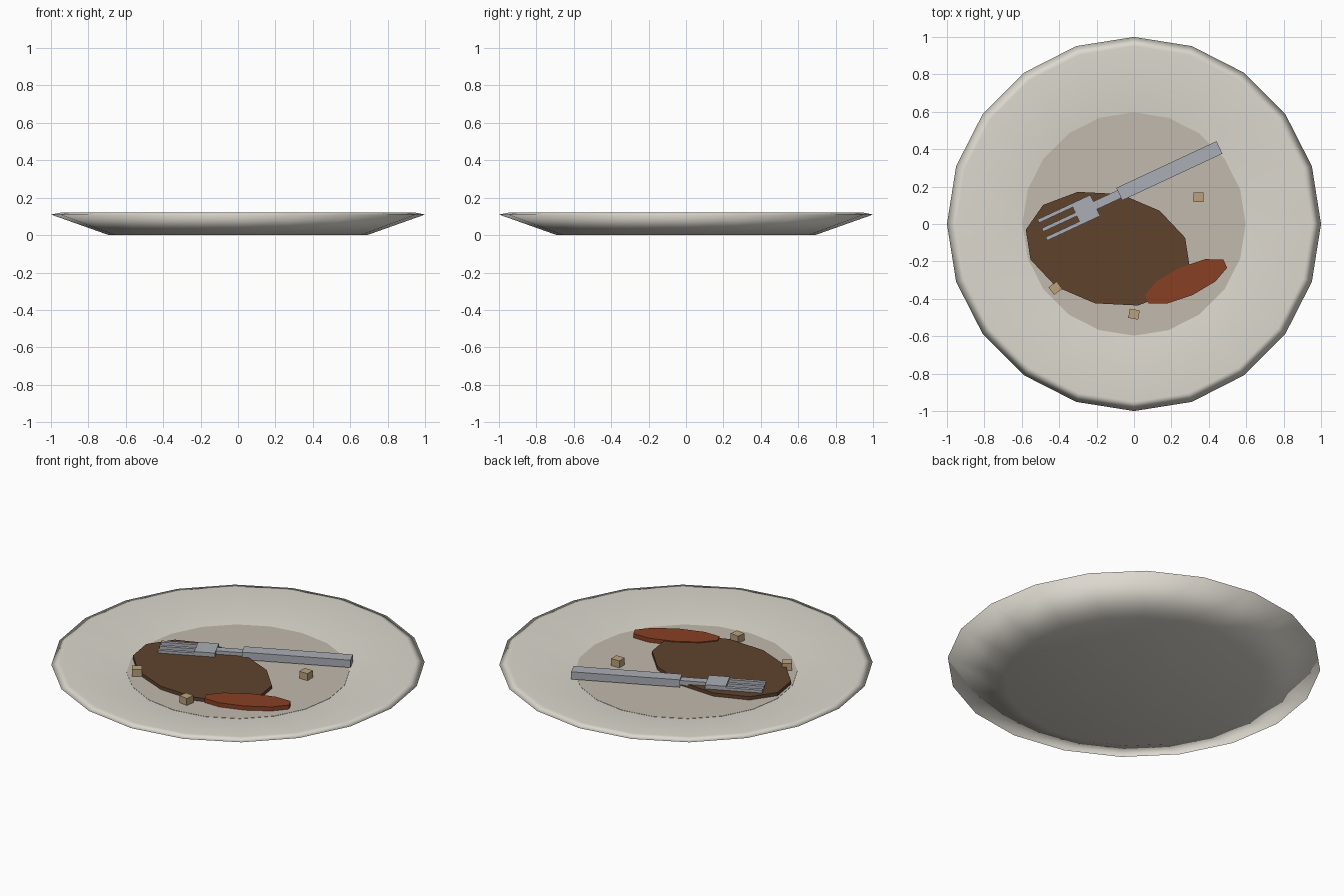
import bpy, bmesh
from math import cos, sin, pi, radians
from mathutils import Matrix, Vector

if "Cube" in bpy.data.objects:
    bpy.data.objects.remove(bpy.data.objects["Cube"])


def material(name, r, g, b):
    m = bpy.data.materials.new(name)
    m.diffuse_color = (r, g, b, 1)
    m.use_nodes = True
    m.node_tree.nodes["Principled BSDF"].inputs["Base Color"].default_value = m.diffuse_color
    return m


CERAMIC = material("ceramic", 0.72, 0.69, 0.62)
WELL = material("well", 0.54, 0.49, 0.42)
SAUCE = material("sauce", 0.115, 0.055, 0.027)
RED = material("red_food", 0.25, 0.05, 0.018)
CRUMB = material("crumb", 0.5, 0.36, 0.2)
METAL = material("metal", 0.4, 0.42, 0.46)


def finish(name, bm, mat, smooth=False):
    bmesh.ops.recalc_face_normals(bm, faces=bm.faces)
    mesh = bpy.data.meshes.new(name)
    bm.to_mesh(mesh)
    bm.free()
    mesh.materials.append(mat)
    for p in mesh.polygons:
        p.use_smooth = smooth
    ob = bpy.data.objects.new(name, mesh)
    bpy.context.collection.objects.link(ob)
    return ob


def lathe(name, profile, sides, mat):
    """Closed solid of revolution, capped at both ends of the profile."""
    bm = bmesh.new()
    rings = [[bm.verts.new((r * cos(2 * pi * i / sides), r * sin(2 * pi * i / sides), z))
              for i in range(sides)] for r, z in profile]
    for a, b in zip(rings, rings[1:]):
        for i in range(sides):
            j = (i + 1) % sides
            bm.faces.new((a[i], a[j], b[j], b[i]))
    bm.faces.new(rings[0])
    bm.faces.new(rings[-1])
    return finish(name, bm, mat, True)


def oval_slab(name, center, radii, angle, sides, phase, z0, z1, mat):
    """Flat low-poly oval with vertical sides."""
    bm = bmesh.new()
    rot = Matrix.Rotation(radians(angle), 3, 'Z')
    rings = []
    for z in (z0, z1):
        ring = []
        for i in range(sides):
            t = 2 * pi * (i + phase) / sides
            p = rot @ Vector((radii[0] * cos(t), radii[1] * sin(t), 0))
            ring.append(bm.verts.new((center[0] + p.x, center[1] + p.y, z)))
        rings.append(ring)
    a, b = rings
    for i in range(sides):
        j = (i + 1) % sides
        bm.faces.new((a[i], a[j], b[j], b[i]))
    bm.faces.new(a)
    bm.faces.new(b)
    return finish(name, bm, mat)


def box(name, origin, angle, u, v, z, mat):
    """Box with local ranges u, v, z, turned about its origin."""
    bm = bmesh.new()
    bmesh.ops.create_cube(bm, size=1)
    size = Matrix.Diagonal((u[1] - u[0], v[1] - v[0], z[1] - z[0], 1))
    mid = Matrix.Translation((sum(u) / 2, sum(v) / 2, sum(z) / 2))
    place = Matrix.Translation((*origin, 0)) @ Matrix.Rotation(radians(angle), 4, 'Z')
    bm.transform(place @ mid @ size)
    return finish(name, bm, mat)


# plate and its darker well
lathe("plate", [(0.69, 0), (1.0, 0.11), (0.95, 0.12), (0.6, 0.061)], 20, CERAMIC)
oval_slab("plate_well", (0, 0), (0.597, 0.597), 0, 20, 0, 0.058, 0.0625, WELL)

# leftovers
oval_slab("sauce_puddle", (-0.14, -0.132), (0.45, 0.30), -13, 12, 0, 0.058, 0.082, SAUCE)
oval_slab("food_scrap", (0.278, -0.307), (0.242, 0.081), 24.5, 10, 0.5, 0.058, 0.087, RED)
for i, (x, y, a) in enumerate([(0.345, 0.143, 0), (0.0, -0.482, -10), (-0.42, -0.343, 35)]):
    box(f"crumb_{i + 1}", (x, y), a, (-0.027, 0.027), (-0.025, 0.025), (0.053, 0.104), CRUMB)

# fork, measured from the middle of its head
F = ((-0.26, 0.075), 25)
box("fork_handle", *F, (0.2, 0.791), (-0.037, 0.037), (0.068, 0.112), METAL)
box("fork_neck", *F, (0.05, 0.205), (-0.023, 0.023), (0.075, 0.102), METAL)
box("fork_head", *F, (-0.055, 0.058), (-0.062, 0.062), (0.074, 0.106), METAL)
for i in range(3):
    v = (i - 1) * 0.052
    box(f"fork_tine_{i + 1}", *F, (-0.253, -0.05), (v - 0.01, v + 0.01), (0.077, 0.098), METAL)
